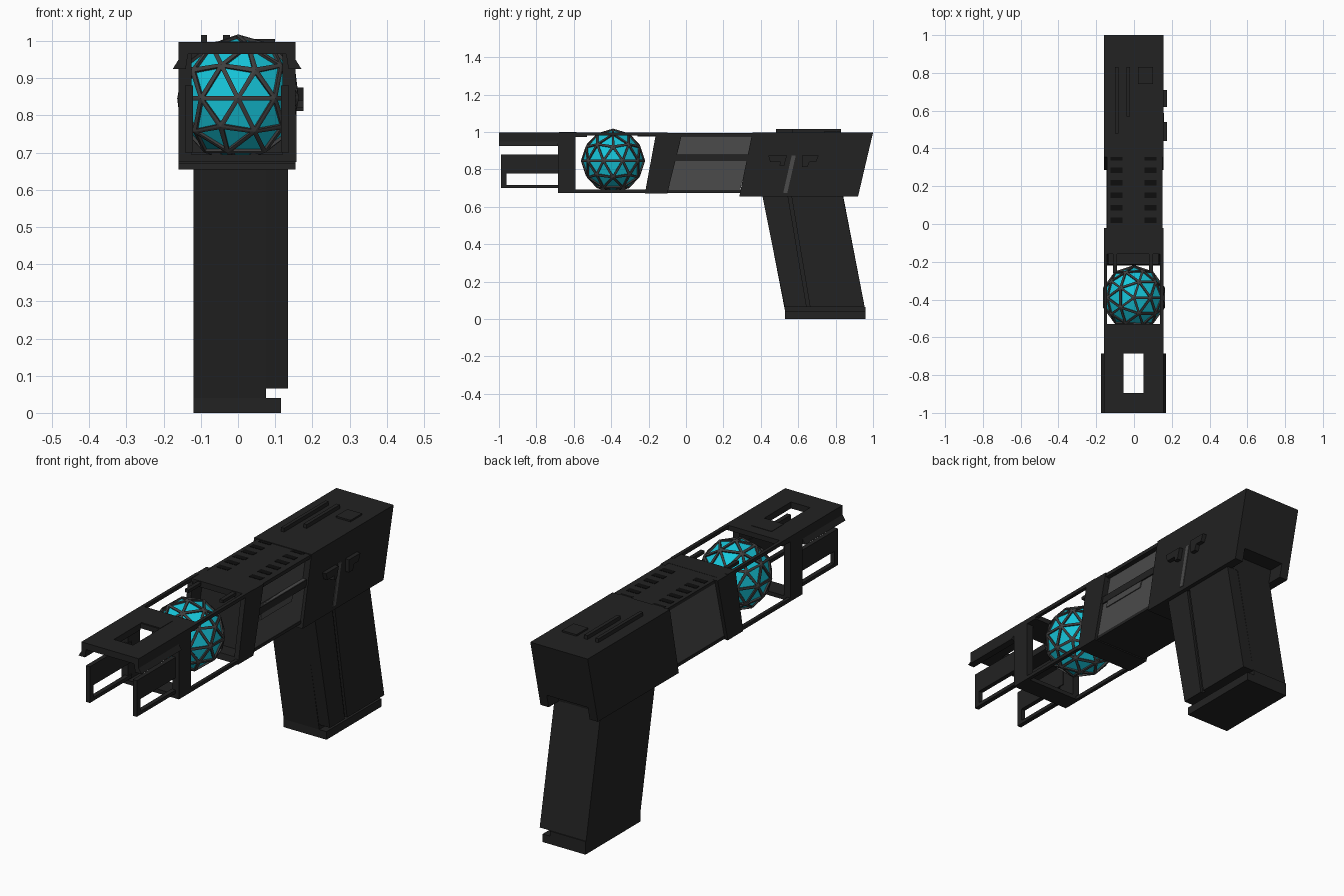
import bpy, bmesh

if "Cube" in bpy.data.objects:
    bpy.data.objects.remove(bpy.data.objects["Cube"])


def material(name, rgb):
    m = bpy.data.materials.new(name)
    m.diffuse_color = (*rgb, 1)
    m.use_nodes = True
    m.node_tree.nodes["Principled BSDF"].inputs["Base Color"].default_value = m.diffuse_color
    return m


BODY = material("charcoal", (0.016, 0.016, 0.016))
PANEL = material("panel_grey", (0.07, 0.07, 0.07))
STRUT = material("cage_grey", (0.05, 0.05, 0.05))
BLACK = material("slot_black", (0.004, 0.004, 0.004))
CYAN = material("glow_cyan", (0.008, 0.56, 0.70))


def finish(name, bm, mats):
    bmesh.ops.recalc_face_normals(bm, faces=bm.faces)
    me = bpy.data.meshes.new(name)
    bm.to_mesh(me)
    bm.free()
    for m in mats:
        me.materials.append(m)
    ob = bpy.data.objects.new(name, me)
    bpy.context.collection.objects.link(ob)
    return ob


def prism(name, pts, a, b, mat=BODY, axis="x"):
    """Extrude a (y, z) profile along x, or an (x, z) profile along y."""
    bm = bmesh.new()
    place = (lambda p, t: (t, *p)) if axis == "x" else (lambda p, t: (p[0], t, p[1]))
    ends = [[bm.verts.new(place(p, t)) for p in pts] for t in (a, b)]
    bm.faces.new(ends[0])
    bm.faces.new(ends[1])
    n = len(pts)
    for i in range(n):
        j = (i + 1) % n
        bm.faces.new((ends[0][i], ends[0][j], ends[1][j], ends[1][i]))
    return finish(name, bm, [mat])


def box(name, x, y, z, mat=BODY):
    return prism(name, [(y[0], z[0]), (y[1], z[0]), (y[1], z[1]), (y[0], z[1])], x[0], x[1], mat)


def slant(f0, f1, b0, b1, z0, z1):
    """Slanted profile: front y and back y at the bottom (0) and top (1)."""
    return [(f0, z0), (b0, z0), (b1, z1), (f1, z1)]


L, R = -0.16, 0.155

# Rear housing, with a notch at the lower back above the grip
prism("rear_housing", slant(0.298, 0.355, 0.935, 1.0, 0.72, 0.997), L, R)
prism("rear_housing_lower", slant(0.285, 0.298, 0.84, 0.855, 0.655, 0.72), L, R)
for n, x0, x1 in (("left", L, -0.115), ("right", 0.11, R)):
    prism("rear_skirt_" + n, slant(0.84, 0.855, 0.92, 0.935, 0.655, 0.72), x0, x1)

# Top ribs and square pad
box("rib_long", (-0.10, -0.083), (0.48, 0.83), (0.99, 1.016))
box("rib_short", (-0.04, -0.022), (0.57, 0.83), (0.99, 1.016))
box("top_pad", (0.02, 0.10), (0.74, 0.83), (0.99, 1.005))

# Controls on the right side
prism("light_strip", slant(0.52, 0.565, 0.542, 0.587, 0.675, 0.875), R - 0.01, R + 0.003, PANEL)
prism("front_button", [(0.50, 0.82), (0.525, 0.82), (0.53, 0.84), (0.54, 0.875), (0.44, 0.875),
                       (0.45, 0.84), (0.505, 0.84)], R - 0.01, 0.176)
prism("rear_button", [(0.62, 0.812), (0.65, 0.812), (0.66, 0.84), (0.695, 0.84), (0.71, 0.875),
                      (0.62, 0.875)], R - 0.01, 0.176)

# Grip: core, split right-hand side plate and base
prism("grip_core", slant(0.53, 0.41, 0.96, 0.84, 0.04, 0.66), -0.12, 0.075)
prism("grip_plate_front", slant(0.528, 0.408, 0.645, 0.545, 0.065, 0.66), 0.075, 0.135)
prism("grip_groove", slant(0.64, 0.54, 0.67, 0.57, 0.065, 0.66), 0.075, 0.122)
prism("grip_plate_rear", slant(0.663, 0.563, 0.955, 0.838, 0.065, 0.66), 0.075, 0.135)
box("grip_base", (-0.12, 0.115), (0.53, 0.96), (0.0, 0.04))
box("grip_base_neck", (-0.12, 0.075), (0.53, 0.96), (0.04, 0.065))

# Middle section: grey side panels, dark stripe, vented top
prism("middle_panel", slant(-0.10, -0.055, 0.29, 0.335, 0.69, 0.88), -0.143, 0.14, PANEL)
prism("middle_panel_upper", slant(-0.055, -0.03, 0.335, 0.36, 0.88, 0.978), -0.143, 0.125, PANEL)
prism("middle_stripe", slant(-0.06, -0.05, 0.33, 0.345, 0.845, 0.88), 0.12, 0.147)
prism("middle_handle", slant(-0.03, -0.02, 0.215, 0.225, 0.815, 0.845), 0.12, 0.145, PANEL)
prism("middle_floor", slant(-0.10, -0.10, 0.29, 0.295, 0.675, 0.69), -0.145, 0.142)
box("middle_top", (-0.143, 0.15), (-0.05, 0.37), (0.976, 0.994))
for i in range(6):
    y = 0.005 + 0.066 * i
    for n, x0, x1 in (("left", -0.125, -0.06), ("right", 0.055, 0.12)):
        box(f"vent_{n}_{i + 1}", (x0, x1), (y, y + 0.03), (0.985, 0.9955), BLACK)

# Slanted collar, hollow towards the sphere
for n, x0, x1 in (("left", L, -0.135), ("right", 0.13, R)):
    prism("collar_side_" + n, slant(-0.22, -0.16, -0.10, -0.02, 0.67, 0.995), x0, x1)
prism("collar_back", slant(-0.15, -0.075, -0.10, -0.02, 0.67, 0.994), -0.14, 0.135)
prism("collar_floor", slant(-0.22, -0.214, -0.11, -0.10, 0.67, 0.70), -0.14, 0.135)
box("collar_roof", (-0.14, 0.135), (-0.16, -0.05), (0.965, 0.995))

# Long rails beside the sphere, with short struts on top
for n, x0, x1 in (("left", L, -0.143), ("right", 0.138, R)):
    box("top_rail_" + n, (x0, x1), (-0.62, -0.10), (0.98, 0.997))
    box("bottom_rail_" + n, (x0, x1), (-0.62, -0.15), (0.675, 0.692))
for n, x in (("left", -0.10), ("right", 0.09)):
    box("short_strut_" + n, (x - 0.01, x + 0.01), (-0.26, -0.14), (0.975, 0.99))

# Front bracket: open ring behind the muzzle
for n, x0, x1 in (("left", L, -0.125), ("right", 0.12, R)):
    box("bracket_side_" + n, (x0, x1), (-0.685, -0.59), (0.675, 0.985))
box("bracket_floor", (L, R), (-0.685, -0.59), (0.675, 0.695))
box("bracket_roof", (L, R), (-0.685, -0.53), (0.972, 0.997))
box("bracket_inset", (-0.06, 0.05), (-0.68, -0.585), (0.99, 0.999))

# Muzzle top beams, flared side flaps and crosspiece
for n, s in (("left", -1), ("right", 1)):
    c = -0.0025
    beam = [(0.0525, 0.997), (0.1575, 0.997), (0.1575, 0.95), (0.173, 0.925),
            (0.138, 0.925), (0.132, 0.965), (0.0525, 0.965)]
    prism("muzzle_beam_" + n, [(c + s * x, z) for x, z in beam], -1.0, -0.685, axis="y")
    # Side frame: solid bar over an open loop
    xs = sorted((c + s * 0.118, c + s * 0.14))
    box("muzzle_bar_" + n, xs, (-0.99, -0.66), (0.778, 0.88))
    box("muzzle_loop_front_" + n, xs, (-0.99, -0.96), (0.70, 0.778))
    box("muzzle_loop_bottom_" + n, xs, (-0.99, -0.66), (0.70, 0.717))
box("muzzle_crosspiece", (-0.06, 0.055), (-1.0, -0.895), (0.965, 0.997))

# Caged energy sphere: faceted grey cage with sunken glowing triangles
bm = bmesh.new()
bmesh.ops.create_icosphere(bm, subdivisions=2, radius=0.172)
bmesh.ops.translate(bm, verts=bm.verts, vec=(0, -0.39, 0.846))
cells = list(bm.faces)
bmesh.ops.inset_individual(bm, faces=cells, thickness=0.0125, depth=0.0)
res = bmesh.ops.inset_individual(bm, faces=cells, thickness=0.0005, depth=-0.008)
for f in cells:
    f.material_index = 1
finish("energy_sphere", bm, [STRUT, CYAN])
